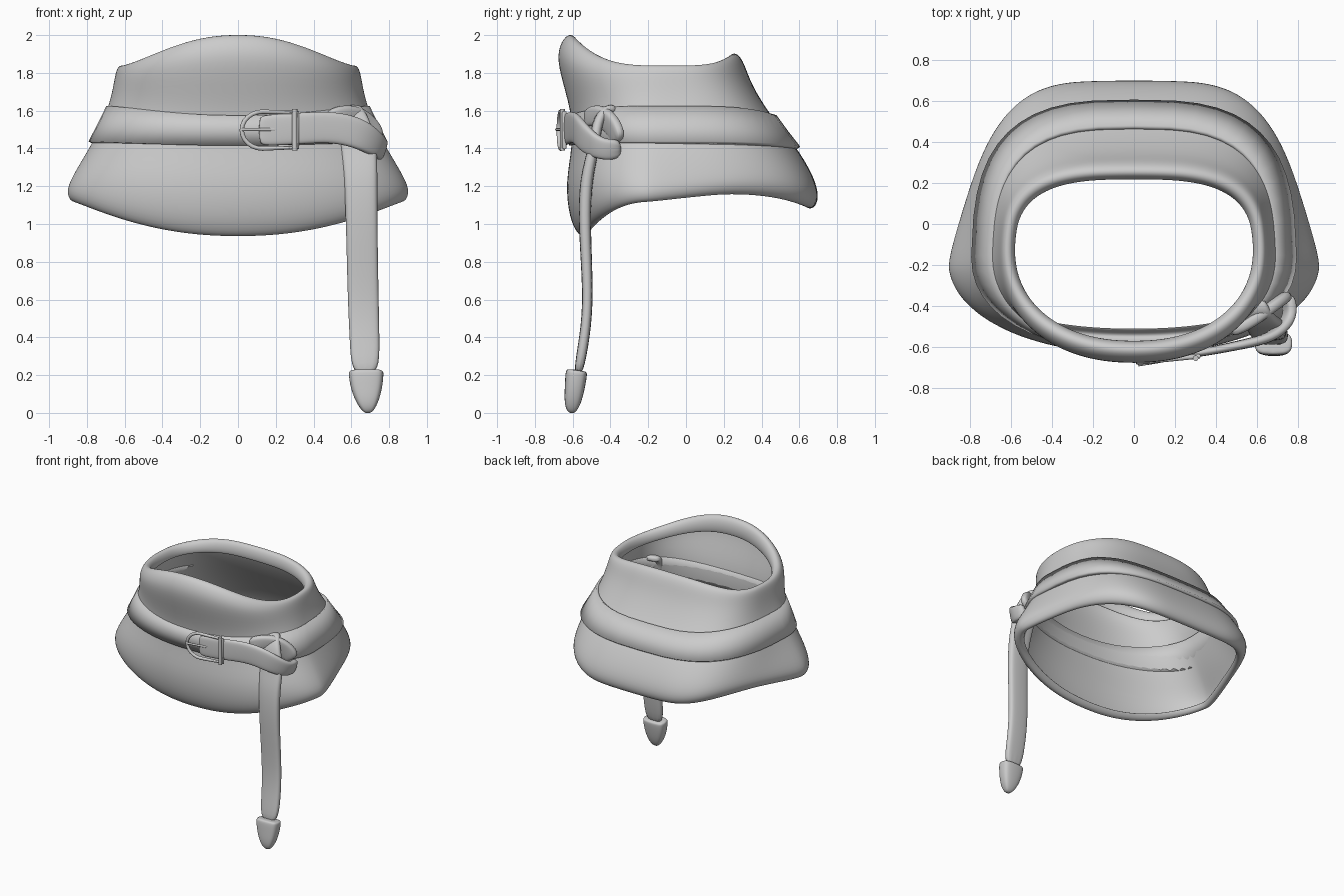
import bpy, math
from mathutils import Vector

if "Cube" in bpy.data.objects:
    bpy.data.objects.remove(bpy.data.objects["Cube"])

SEG = 48


def make(name, verts, faces, levels=0, solid=0.0):
    me = bpy.data.meshes.new(name)
    me.from_pydata(verts, [], faces)
    ob = bpy.data.objects.new(name, me)
    bpy.context.collection.objects.link(ob)
    if solid:
        m = ob.modifiers.new("Thickness", 'SOLIDIFY')
        m.thickness, m.offset = solid, -1
    if levels:
        m = ob.modifiers.new("Smooth", 'SUBSURF')
        m.levels = m.render_levels = levels
    bpy.ops.object.select_all(action='DESELECT')
    ob.select_set(True)
    bpy.context.view_layer.objects.active = ob
    if levels:
        bpy.ops.object.shade_smooth()
    else:
        bpy.ops.object.shade_smooth_by_angle(angle=math.radians(40))
    return ob


def ring(w, ymid, yf, yb, zf, zs, zb, taper=0.03, bump=0.0, power=3):
    """Body-shaped loop: half width, widest y, front/back y, front/side/back z,
    narrowing and arching of the back half."""
    out = []
    for i in range(SEG):
        t = 2 * math.pi * i / SEG
        s, c = math.sin(t), -math.cos(t)          # c < 0 is the front
        front = c < 0
        n = 2.2 if front else 2.85 + 5 * taper
        k = abs(c) ** (2 / n)
        x = w * math.copysign(abs(s) ** (2 / n), s)
        z = zs + ((zf if front else zb) - zs) * abs(c) ** (power if front else 3)
        if not front:
            x *= 1 - taper * k
            z += bump * 4 * k * (1 - k)
        y = ymid + ((yf if front else yb) - ymid) * k
        out.append((x, y, z))
    return out


def loft(name, rings, **kw):
    n = len(rings[0])
    verts = [v for r in rings for v in r]
    faces = [(j * n + i, j * n + (i + 1) % n, (j + 1) * n + (i + 1) % n, (j + 1) * n + i)
             for j in range(len(rings) - 1) for i in range(n)]
    if kw.pop("caps", False):
        faces += [tuple(reversed(range(n))), tuple(range(len(verts) - n, len(verts)))]
    return make(name, verts, faces, **kw)


def ribbon(name, path, side_a, side_b):
    """Flat rounded strap; path rows are x, y, z, half width, half thickness."""
    pts = [Vector(p[:3]) for p in path]
    rings = []
    for i, p in enumerate(path):
        tan = (pts[min(i + 1, len(pts) - 1)] - pts[max(i - 1, 0)]).normalized()
        side = Vector(side_a).lerp(Vector(side_b), i / (len(path) - 1))
        side = (side - tan * side.dot(tan)).normalized()
        nrm = tan.cross(side)
        r = []
        for k in range(12):
            a = 2 * math.pi * k / 12
            u = math.copysign(abs(math.cos(a)) ** 0.6, math.cos(a))
            v = math.copysign(abs(math.sin(a)) ** 0.6, math.sin(a))
            r.append(pts[i] + side * u * p[3] + nrm * v * p[4])
        rings.append(r)
    return loft(name, rings, levels=2, caps=True)


def wire(name, pts, radius, cyclic=False):
    cu = bpy.data.curves.new(name, 'CURVE')
    cu.dimensions = '3D'
    cu.bevel_depth, cu.bevel_resolution, cu.use_fill_caps = radius, 3, True
    sp = cu.splines.new('POLY')
    sp.points.add(len(pts) - 1)
    for q, p in zip(sp.points, pts):
        q.co = (*p, 1)
    sp.use_cyclic_u = cyclic
    ob = bpy.data.objects.new(name, cu)
    bpy.context.collection.objects.link(ob)
    bpy.ops.object.select_all(action='DESELECT')
    ob.select_set(True)
    bpy.context.view_layer.objects.active = ob
    bpy.ops.object.convert(target='MESH')
    bpy.ops.object.shade_smooth_by_angle(angle=math.radians(40))


# Flared cloth wrap: thin wall with a turned-in hem and a rolled top rim
loft("cloth_wrap", [
    ring(.835, -.17, -.505, .615, .975, 1.15, 1.12, .28, .04, 2.2),
    ring(.855, -.17, -.53, .64, .93, 1.115, 1.08, .29, .04, 2.2),
    ring(.895, -.17, -.57, .68, .935, 1.12, 1.08, .3, .04, 2.2),
    ring(.917, -.17, -.62, .708, 1.03, 1.18, 1.14, .29, .03, 2.2),
    ring(.867, -.17, -.64, .68, 1.22, 1.28, 1.25, .2),
    ring(.765, -.16, -.60, .585, 1.42, 1.44, 1.41, .05),
    ring(.685, -.15, -.605, .45, 1.59, 1.62, 1.57),
    ring(.66, -.14, -.67, .345, 1.80, 1.74, 1.74),
    ring(.65, -.13, -.685, .31, 1.92, 1.80, 1.85),
    ring(.635, -.12, -.635, .275, 2.01, 1.84, 1.905),
    ring(.60, -.12, -.585, .235, 2.00, 1.84, 1.905),
    ring(.58, -.12, -.565, .215, 1.93, 1.80, 1.85),
    ring(.58, -.12, -.575, .22, 1.87, 1.76, 1.80),
], levels=2, solid=.012)

# Belt around the wrap
loft("belt", [
    ring(.792, -.16, -.62, .605, 1.415, 1.437, 1.41),
    ring(.743, -.155, -.63, .542, 1.495, 1.53, 1.49),
    ring(.697, -.15, -.62, .48, 1.575, 1.625, 1.575),
], solid=.03)

# Belt end through the buckle, running over the knot
UP, ACROSS = (0, 0, 1), (1, 0, 0)
ribbon("belt_end", [
    (.11, -.648, 1.495, .07, .016), (.14, -.648, 1.495, .085, .018),
    (.32, -.628, 1.505, .085, .02), (.46, -.60, 1.515, .085, .022),
    (.58, -.575, 1.50, .085, .025), (.67, -.55, 1.465, .08, .025),
    (.74, -.49, 1.415, .065, .028), (.765, -.42, 1.39, .058, .028),
    (.745, -.34, 1.40, .055, .03),
], UP, (.3, 0, 1))

# Fold of the knot behind it
ribbon("knot_fold", [
    (.47, -.53, 1.55, .05, .025), (.55, -.49, 1.58, .055, .03),
    (.63, -.43, 1.565, .065, .03), (.69, -.38, 1.51, .07, .03),
    (.735, -.35, 1.43, .065, .03),
], UP, (1, .3, .8))

# Hanging strap
ribbon("hanging_strap", [
    (.575, -.37, 1.605, .065, .025), (.59, -.43, 1.61, .07, .028),
    (.62, -.475, 1.53, .085, .03), (.64, -.485, 1.40, .10, .03),
    (.65, -.53, 1.25, .09, .035), (.655, -.54, 1.0, .085, .033),
    (.662, -.515, .62, .084, .028), (.67, -.535, .40, .081, .028),
    (.675, -.575, .19, .077, .028),
], ACROSS, ACROSS)

# Strap tip
ribbon("strap_tip", [
    (.678, -.578, .228, .09, .052), (.678, -.58, .215, .096, .06),
    (.68, -.588, .14, .088, .055), (.685, -.598, .07, .066, .048),
    (.688, -.605, .022, .04, .034), (.69, -.607, -.002, .015, .014),
], ACROSS, ACROSS)


# Buckle frame, bar and prong
def on_buckle(x, z, out=0):
    return (x, -.675 + .1 * x - out, z)


arc = [on_buckle(.13 - .11 * math.sin(a), 1.497 + .098 * math.cos(a))
       for a in [math.pi * i / 12 for i in range(13)]]
wire("buckle_frame", [on_buckle(.315, 1.59)] + arc + [on_buckle(.315, 1.405)], .012, True)
wire("buckle_bar", [on_buckle(.30, 1.39, .008), on_buckle(.30, 1.61, .008)], .014)
wire("buckle_prong", [on_buckle(.30, 1.50, -.015), on_buckle(.12, 1.50, .006),
                      on_buckle(.02, 1.50, .012)], .008)
